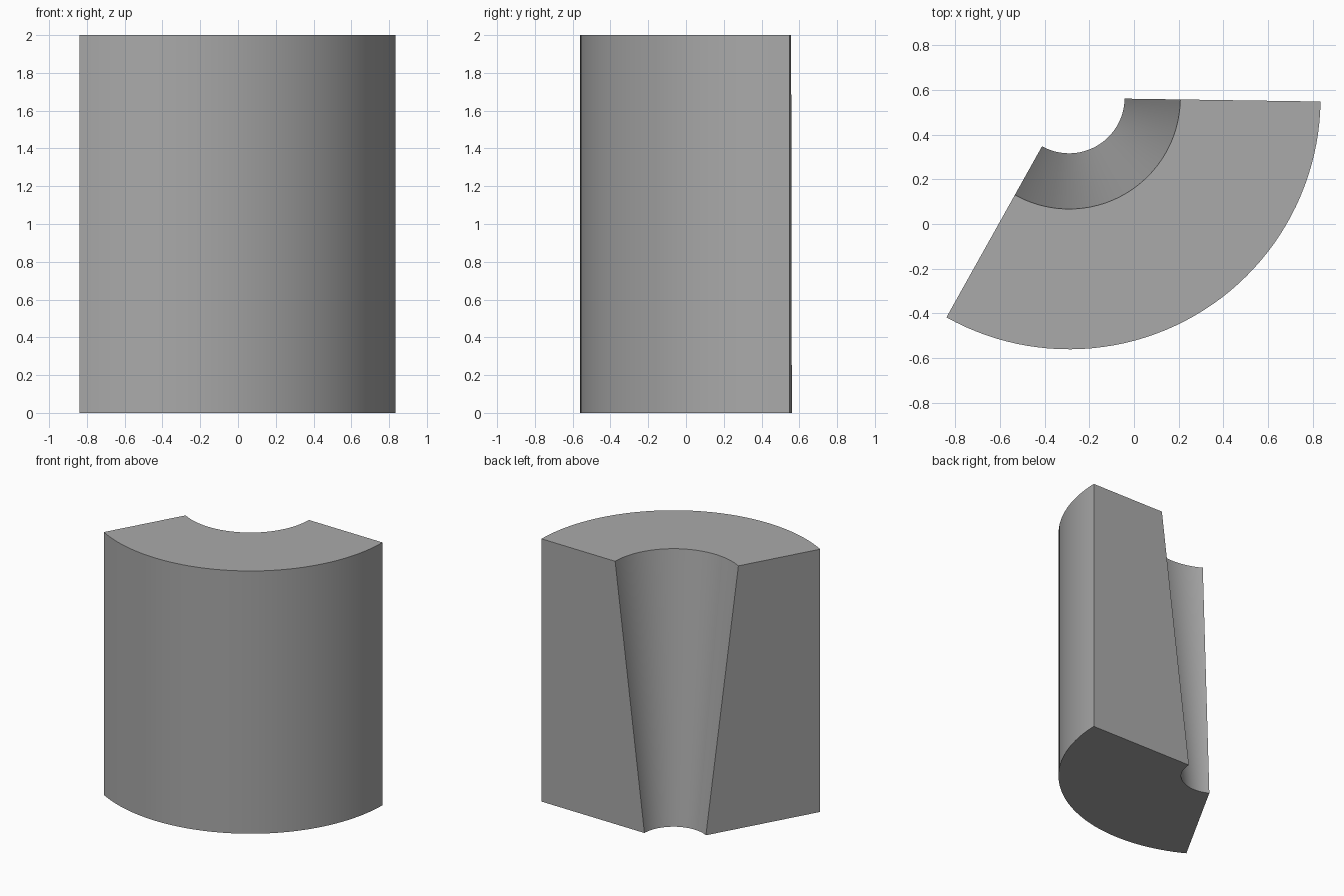
import bpy
import bmesh
from math import cos, sin, radians

# Remove the default cube
cube = bpy.data.objects.get("Cube")
if cube:
    bpy.data.objects.remove(cube, do_unlink=True)

# Plain grey material
GREY = (0.4, 0.4, 0.4, 1)
grey = bpy.data.materials.new("plain grey")
grey.use_nodes = True
grey.diffuse_color = GREY
grey.node_tree.nodes["Principled BSDF"].inputs["Base Color"].default_value = GREY

# Sector: axis position, sweep and radii of the straight wall and tapered bore
AXIS_X, AXIS_Y = -0.29, 0.564
START, END, STEPS = radians(-119.2), radians(-0.85), 48
HEIGHT, OUTER, BORE_BOTTOM, BORE_TOP = 2.0, 1.124, 0.248, 0.497
PROFILE = [(BORE_BOTTOM, 0), (OUTER, 0), (OUTER, HEIGHT), (BORE_TOP, HEIGHT)]

# Sweep the cross-section around the axis
bm = bmesh.new()
rings = []
for i in range(STEPS + 1):
    a = START + (END - START) * i / STEPS
    rings.append([bm.verts.new((AXIS_X + r * cos(a), AXIS_Y + r * sin(a), z))
                  for r, z in PROFILE])
for near, far in zip(rings, rings[1:]):
    for j in range(4):
        k = (j + 1) % 4
        bm.faces.new((near[j], near[k], far[k], far[j]))

# Flat end cuts
bm.faces.new(rings[0])
bm.faces.new(rings[-1])
bmesh.ops.recalc_face_normals(bm, faces=bm.faces)

mesh = bpy.data.meshes.new("tapered_bore_sector")
bm.to_mesh(mesh)
bm.free()
mesh.materials.append(grey)
sector = bpy.data.objects.new("tapered_bore_sector", mesh)
bpy.context.collection.objects.link(sector)

# Smooth curved walls with sharp rims
bpy.context.view_layer.objects.active = sector
sector.select_set(True)
bpy.ops.object.shade_smooth_by_angle(angle=radians(30))
